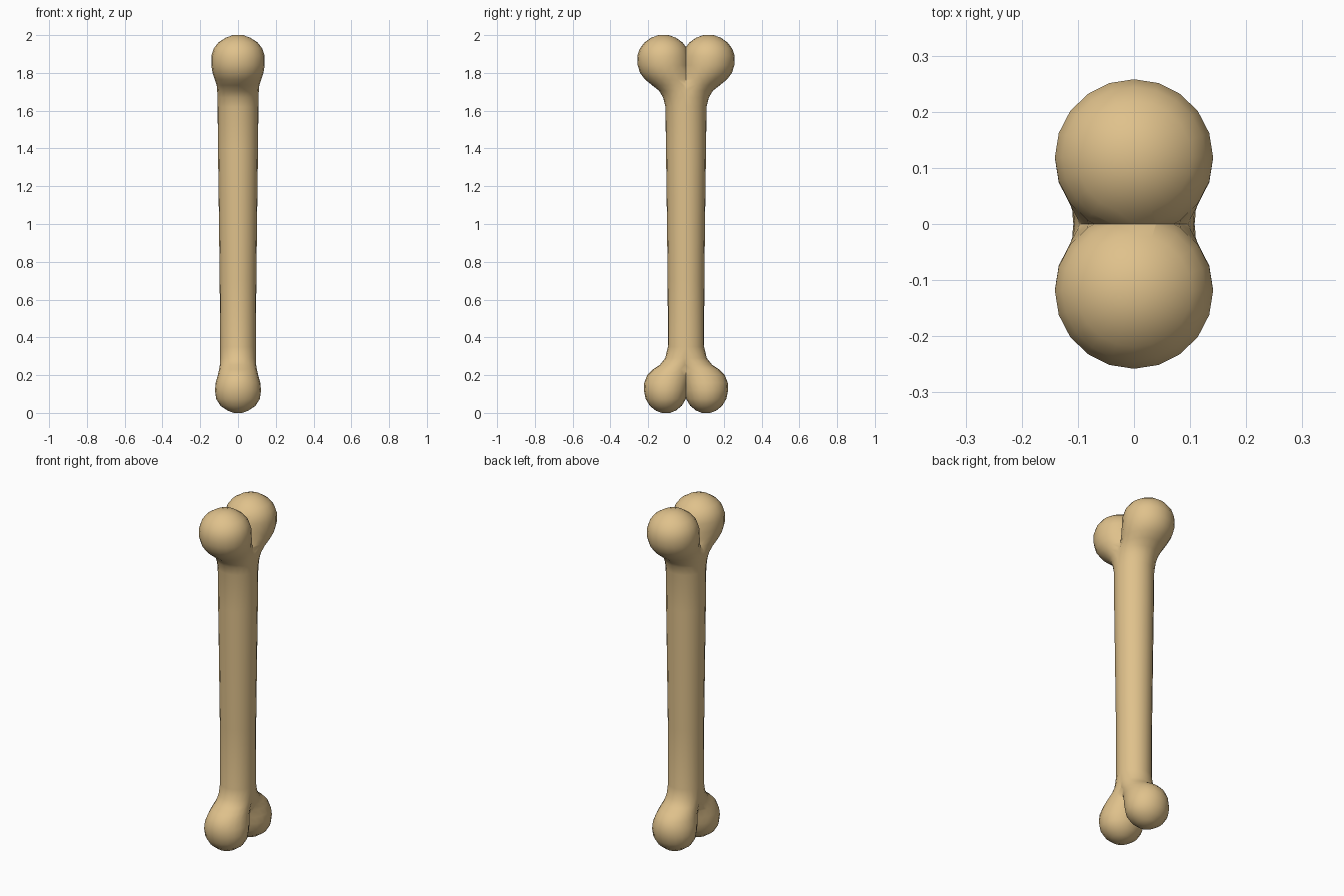
import bpy, bmesh, math
from mathutils import Matrix

if "Cube" in bpy.data.objects:
    bpy.data.objects.remove(bpy.data.objects["Cube"])

SIDES = 20

# Half-bone profile: height, ring centre y, half width x, outermost y
RINGS = [
    # lower knob
    (0.0, 0.107, 0.022, 0.129), (0.012, 0.107, 0.055, 0.160),
    (0.038, 0.107, 0.093, 0.192), (0.075, 0.107, 0.116, 0.214),
    (0.12, 0.106, 0.122, 0.223), (0.16, 0.100, 0.118, 0.221),
    (0.20, 0.085, 0.107, 0.205), (0.23, 0.062, 0.100, 0.175),
    (0.255, 0.036, 0.096, 0.138), (0.29, 0.013, 0.095, 0.110),
    # shaft
    (0.35, 0.0, 0.095, 0.096), (0.70, 0.0, 0.097, 0.097),
    (1.10, 0.0, 0.102, 0.102), (1.40, 0.0, 0.106, 0.106),
    (1.62, 0.0, 0.108, 0.109),
    # upper knob
    (1.67, 0.009, 0.109, 0.121), (1.705, 0.026, 0.110, 0.142),
    (1.735, 0.055, 0.113, 0.180), (1.765, 0.085, 0.123, 0.217),
    (1.80, 0.106, 0.135, 0.243), (1.84, 0.117, 0.141, 0.256),
    (1.89, 0.119, 0.141, 0.258), (1.93, 0.119, 0.128, 0.244),
    (1.962, 0.119, 0.103, 0.219), (1.987, 0.119, 0.064, 0.183),
    (2.0, 0.119, 0.026, 0.145),
]

# Loft the rings into one half
bm = bmesh.new()
loops = []
for z, cy, rx, outer in RINGS:
    ry = outer - cy
    loops.append([bm.verts.new((rx * math.sin(2 * math.pi * i / SIDES),
                                cy + ry * math.cos(2 * math.pi * i / SIDES), z))
                  for i in range(SIDES)])
for a, b in zip(loops, loops[1:]):
    for i in range(SIDES):
        j = (i + 1) % SIDES
        bm.faces.new((a[i], a[j], b[j], b[i]))
bm.faces.new(loops[0])
bm.faces.new(loops[-1])

# Cut at the middle and mirror, leaving a crease between the knobs
bmesh.ops.bisect_plane(bm, geom=bm.verts[:] + bm.edges[:] + bm.faces[:], dist=1e-5,
                       plane_co=(0, 0, 0), plane_no=(0, 1, 0), clear_inner=True)
other = bmesh.ops.duplicate(bm, geom=bm.verts[:] + bm.edges[:] + bm.faces[:])["geom"]
bmesh.ops.transform(bm, matrix=Matrix.Scale(-1, 4, (0, 1, 0)),
                    verts=[g for g in other if isinstance(g, bmesh.types.BMVert)])
bmesh.ops.remove_doubles(bm, verts=bm.verts[:], dist=1e-4)
bmesh.ops.recalc_face_normals(bm, faces=bm.faces[:])

mesh = bpy.data.meshes.new("bone")
bm.to_mesh(mesh)
bm.free()
bone = bpy.data.objects.new("bone", mesh)
bpy.context.collection.objects.link(bone)

mat = bpy.data.materials.new("bone tan")
mat.diffuse_color = (0.74, 0.535, 0.26, 1)
mat.use_nodes = True
mat.node_tree.nodes["Principled BSDF"].inputs["Base Color"].default_value = mat.diffuse_color
mesh.materials.append(mat)

bpy.context.view_layer.objects.active = bone
bone.select_set(True)
bpy.ops.object.shade_smooth_by_angle(angle=math.radians(55))
